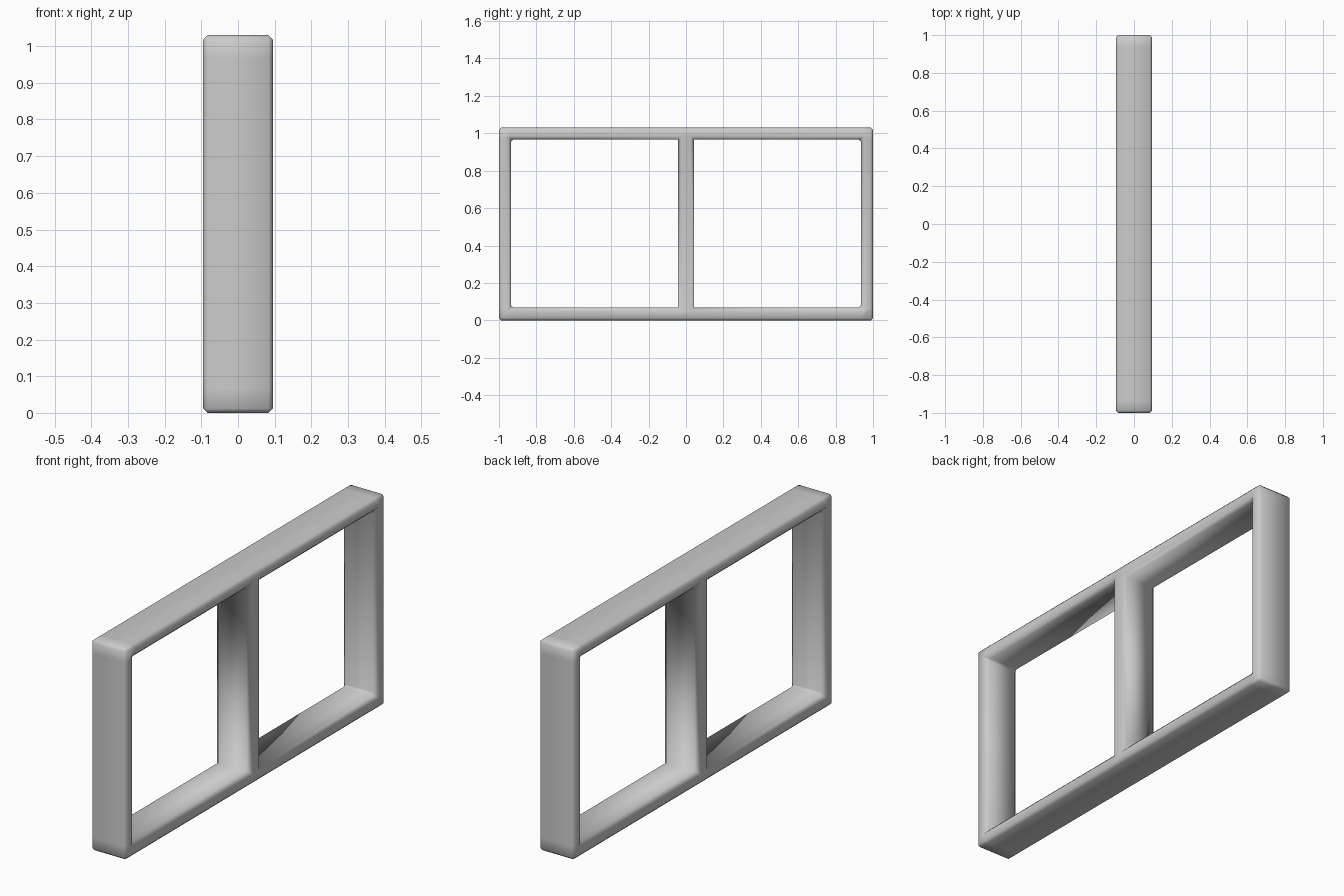
import bpy
import bmesh

if "Cube" in bpy.data.objects:
    bpy.data.objects.remove(bpy.data.objects["Cube"])

HALF_DEPTH = 0.095
YS = [-1.0, -0.935, -0.043, 0.043, 0.935, 1.0]
ZS = [0.0, 0.068, 0.966, 1.03]
OPENINGS = {(1, 1), (3, 1)}

# Flat outline: a grid in the y-z plane with the two openings left out
bm = bmesh.new()
v = [[bm.verts.new((-HALF_DEPTH, y, z)) for z in ZS] for y in YS]
for i in range(len(YS) - 1):
    for j in range(len(ZS) - 1):
        if (i, j) not in OPENINGS:
            bm.faces.new((v[i][j], v[i][j + 1], v[i + 1][j + 1], v[i + 1][j]))

# Thickness through x
ret = bmesh.ops.extrude_face_region(bm, geom=bm.faces[:], use_keep_orig=True)
moved = [g for g in ret["geom"] if isinstance(g, bmesh.types.BMVert)]
bmesh.ops.translate(bm, verts=moved, vec=(2 * HALF_DEPTH, 0, 0))
bmesh.ops.recalc_face_normals(bm, faces=bm.faces[:])

# Bevel weights: small on outer edges, wider around the openings
weight = bm.edges.layers.float.new("bevel_weight_edge")
for e in bm.edges:
    if len(e.link_faces) != 2 or e.calc_face_angle() < 0.1:
        continue
    mid = (e.verts[0].co + e.verts[1].co) / 2
    outer = abs(mid.y) > 0.99 or mid.z < 0.01 or mid.z > 1.02
    through = abs(mid.x) < 0.01
    if through and abs(mid.y) < 0.1:
        e[weight] = 0.0
    else:
        e[weight] = 0.65 if outer or through else 1.0

mesh = bpy.data.meshes.new("window_frame")
bm.to_mesh(mesh)
bm.free()
frame = bpy.data.objects.new("window_frame", mesh)
bpy.context.collection.objects.link(frame)

# Soft chamfered edges
bevel = frame.modifiers.new("edge_bevel", "BEVEL")
bevel.limit_method = "WEIGHT"
bevel.width = 0.018
bevel.segments = 1
for p in mesh.polygons:
    p.use_smooth = True
